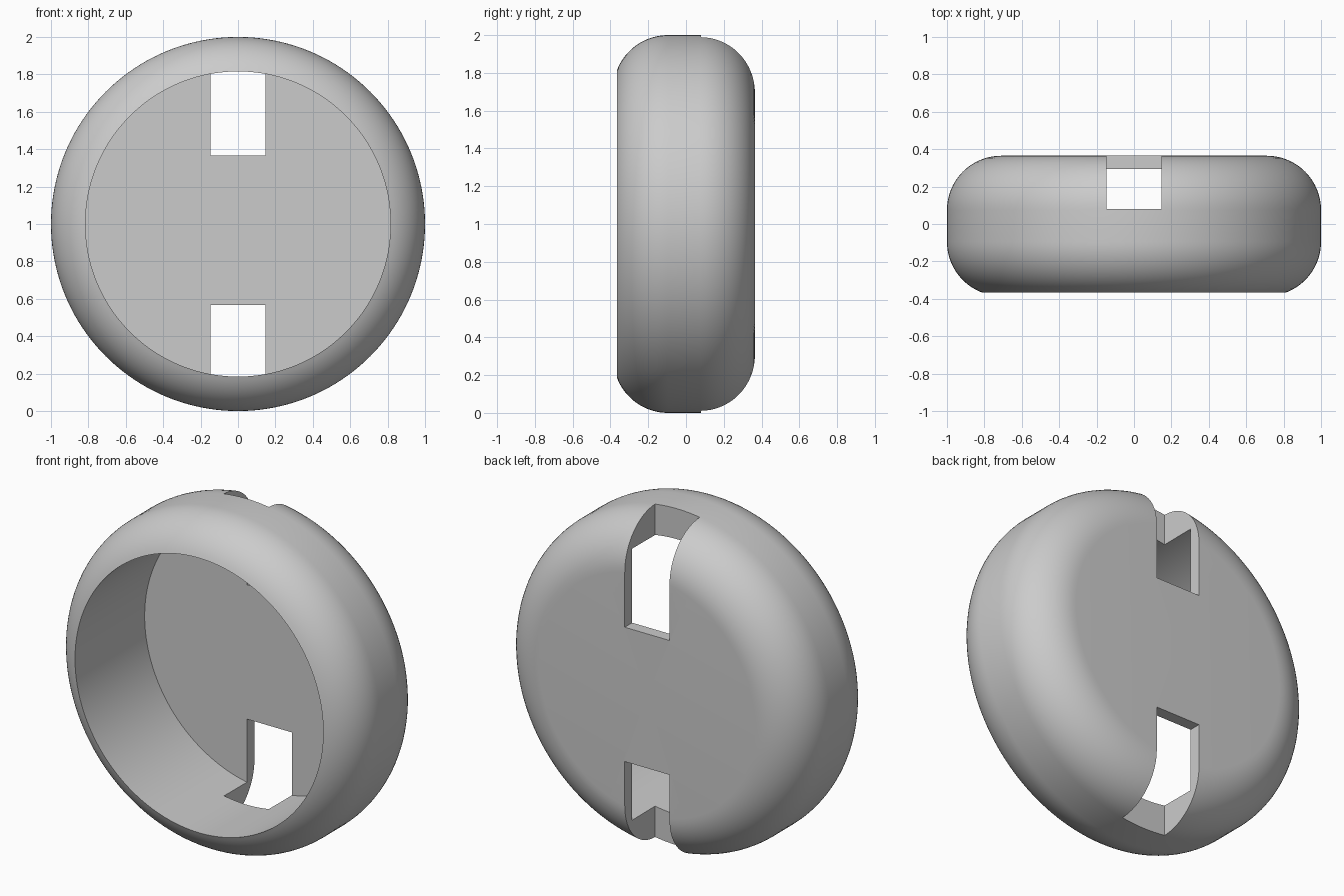
import bpy, bmesh
from math import sin, cos, pi, radians, asin
from mathutils import Matrix, Vector

cube = bpy.data.objects.get("Cube")
if cube:
    bpy.data.objects.remove(cube)

RIM, ROUND, HALF = 0.82, 0.29, 0.365
FLOOR_Y, FRONT_ARC_Y = 0.295, -0.095
CENTRE = Vector((0, 0, 1))

grey = bpy.data.materials.new("plain grey")
grey.use_nodes = True
colour = (0.6, 0.6, 0.6, 1)
grey.diffuse_color = colour
grey.node_tree.nodes["Principled BSDF"].inputs["Base Color"].default_value = colour


def add_object(name, bm):
    mesh = bpy.data.meshes.new(name)
    bmesh.ops.recalc_face_normals(bm, faces=bm.faces)
    bm.to_mesh(mesh)
    bm.free()
    obj = bpy.data.objects.new(name, mesh)
    bpy.context.collection.objects.link(obj)
    mesh.materials.append(grey)
    return obj


def arc(y, start, end, steps=16):
    """Rounded shoulder as (radius, y) points."""
    angles = [start + (end - start) * i / steps for i in range(steps + 1)]
    return [(1 - ROUND + ROUND * cos(a), y + ROUND * sin(a)) for a in angles]


# Cup section: cavity floor, cavity wall, front shoulder, back shoulder, back
front_angle = -asin((HALF + FRONT_ARC_Y) / ROUND)
profile = [(0, FLOOR_Y), (RIM, FLOOR_Y)]
profile += arc(FRONT_ARC_Y, front_angle, 0)
profile += arc(HALF - ROUND, 0, pi / 2)
profile += [(0, HALF)]

# Spin the section about the front-to-back axis
bm = bmesh.new()
verts = [bm.verts.new((r, y, 1)) for r, y in profile]
edges = [bm.edges.new(pair) for pair in zip(verts, verts[1:])]
bmesh.ops.spin(bm, geom=verts + edges, cent=CENTRE, axis=(0, 1, 0),
               angle=2 * pi, steps=160, use_merge=True)
bmesh.ops.remove_doubles(bm, verts=bm.verts, dist=0.0001)
cup = add_object("round_cup", bm)


# Slots through the back and the rim, above and below
def cut_slot(name, z_low, z_high):
    low, high = Vector((-0.147, 0.08, z_low)), Vector((0.147, 0.6, z_high))
    box = bmesh.new()
    bmesh.ops.create_cube(box, size=1, matrix=Matrix.Translation((low + high) / 2)
                          @ Matrix.Diagonal((*(high - low), 1)))
    cutter = add_object(name, box)
    cutter.hide_render = True
    bpy.context.view_layer.objects.active = cup
    mod = cup.modifiers.new(name, "BOOLEAN")
    mod.operation, mod.solver, mod.object = "DIFFERENCE", "EXACT", cutter
    bpy.ops.object.modifier_apply(modifier=name)
    bpy.data.objects.remove(cutter)


cut_slot("upper_slot", 1.366, 2.2)
cut_slot("lower_slot", -0.2, 0.568)

# Smooth shading with crisp rim and slot edges
bpy.ops.object.select_all(action="DESELECT")
cup.select_set(True)
bpy.context.view_layer.objects.active = cup
bpy.ops.object.shade_smooth_by_angle(angle=radians(30))
